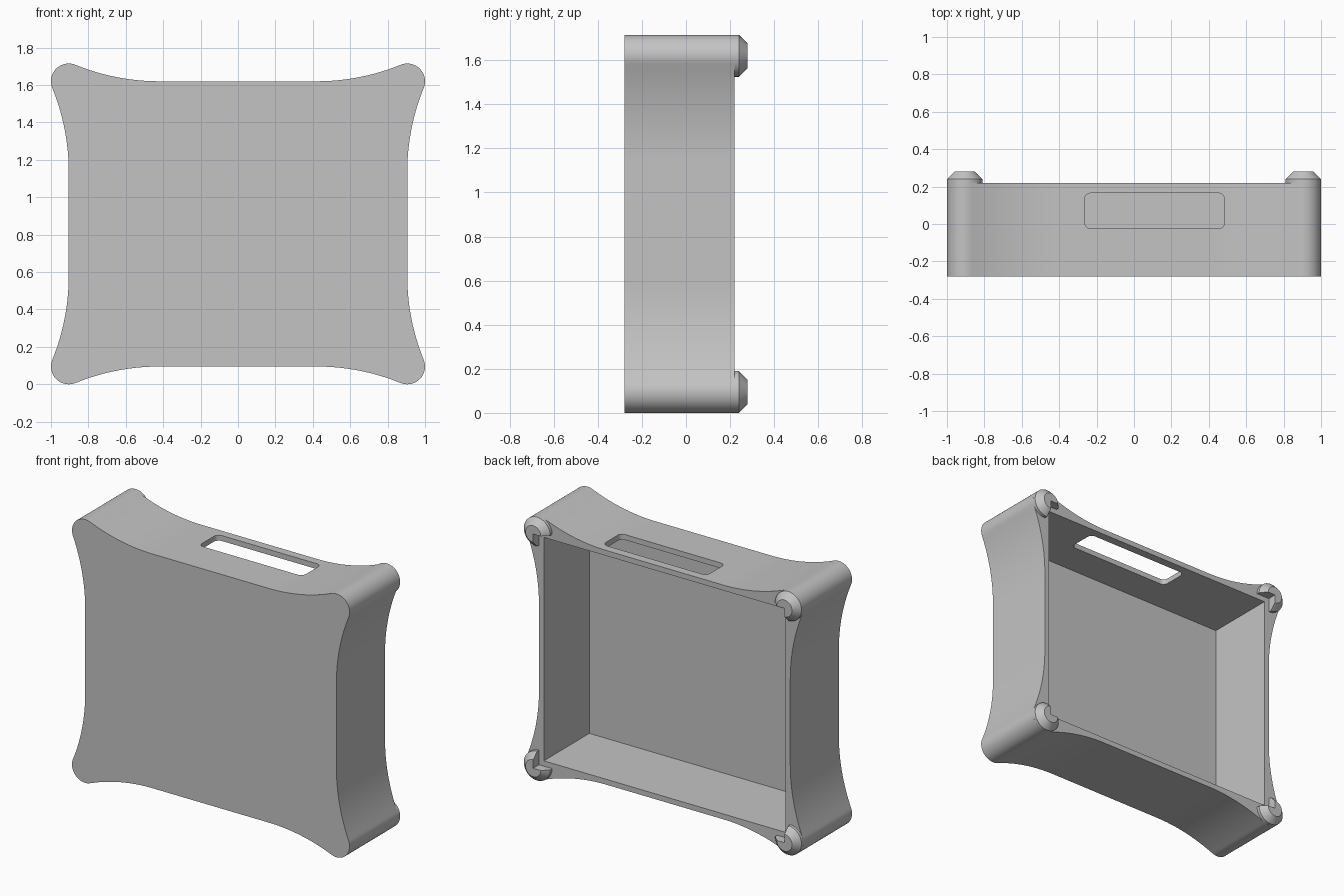
import bpy, bmesh
from math import sin, cos, pi, atan2, radians

if "Cube" in bpy.data.objects:
    bpy.data.objects.remove(bpy.data.objects["Cube"])

CX, CZ, MID = 0.905, 0.7625, 0.8575    # corner centres and middle height
R = 0.095                              # corner radius
REACH = 0.485                          # length of each flared curve
FLARE = (REACH**2 - R**2) / (2 * R)    # flare radius, tangent to the corner
FRONT, RIM = -0.28, 0.22
WALL = 0.035

grey = bpy.data.materials.new("grey plastic")
grey.use_nodes = True
grey.diffuse_color = (0.55, 0.55, 0.55, 1)
grey.node_tree.nodes["Principled BSDF"].inputs["Base Color"].default_value = grey.diffuse_color


def arc(cx, cy, r, a0, a1, n):
    return [(cx + r * cos(a0 + (a1 - a0) * i / n),
             cy + r * sin(a0 + (a1 - a0) * i / n)) for i in range(n + 1)]


def loft(name, rings, bottom=True):
    """Skin a stack of matching rings of 3D points and cap the ends."""
    bm = bmesh.new()
    loops = [[bm.verts.new(p) for p in ring] for ring in rings]
    for a, b in zip(loops, loops[1:]):
        for i in range(len(a)):
            j = (i + 1) % len(a)
            bm.faces.new((a[i], a[j], b[j], b[i]))
    bm.faces.new(loops[-1])
    if bottom:
        bm.faces.new(loops[0][::-1])
    bmesh.ops.recalc_face_normals(bm, faces=bm.faces)
    mesh = bpy.data.meshes.new(name)
    bm.to_mesh(mesh)
    bm.free()
    mesh.materials.append(grey)
    obj = bpy.data.objects.new(name, mesh)
    bpy.context.collection.objects.link(obj)
    return obj


def smooth(obj):
    bpy.ops.object.select_all(action="DESELECT")
    obj.select_set(True)
    bpy.context.view_layer.objects.active = obj
    bpy.ops.object.shade_smooth_by_angle(angle=radians(30))


def cut(obj, cutter):
    bpy.ops.object.select_all(action="DESELECT")
    bpy.context.view_layer.objects.active = obj
    mod = obj.modifiers.new("cut", "BOOLEAN")
    mod.operation, mod.solver, mod.object = "DIFFERENCE", "EXACT", cutter
    bpy.ops.object.modifier_apply(modifier=mod.name)
    bpy.data.objects.remove(cutter)


# Outline of one quarter: side flare, round corner, top flare
t = atan2(REACH, FLARE)
quarter = arc(CX + FLARE, CZ - REACH, FLARE, pi, pi - t, 16)
quarter += arc(CX, CZ, R, -t, pi / 2 + t, 24)[1:]
quarter += arc(CX - REACH, CZ + FLARE, FLARE, -pi / 2 + t, -pi / 2, 16)[1:]
half = quarter + [(-x, z) for x, z in reversed(quarter)]
outline = half + [(-x, -z) for x, z in half]

# Tray body
body = loft("tray_body", [[(x, y, MID + z) for x, z in outline] for y in (FRONT, RIM)])

# Open back cavity
w, h = CX - WALL, CZ - WALL
box = [(w, h), (-w, h), (-w, -h), (w, -h)]
cut(body, loft("cavity_cutter", [[(x, y, MID + z) for x, z in box]
                                 for y in (FRONT + 0.032, RIM + 0.1)]))

# Rounded slot through the top wall
r = 0.035
slot = []
for i, (x, y) in enumerate([(0.485 - r, 0.165 - r), (-0.265 + r, 0.165 - r),
                            (-0.265 + r, -0.025 + r), (0.485 - r, -0.025 + r)]):
    slot += arc(x, y, r, i * pi / 2, (i + 1) * pi / 2, 8)
cut(body, loft("slot_cutter", [[(x, y, z) for x, y in slot] for z in (1.5, 1.8)]))
smooth(body)

# Corner knobs, chamfered, with the inward quadrant left open for a lid
for sx, side in ((1, "left"), (-1, "right")):
    for sz, level in ((1, "upper"), (-1, "lower")):
        rings = []
        for radius, y in ((R, RIM), (R, 0.24), (0.055, 0.28)):
            sector = [(0, 0)] + arc(0, 0, radius, -pi / 2, pi, 36)
            rings.append([(sx * (CX + x), y, MID + sz * (CZ + z)) for x, z in sector])
        smooth(loft(f"{level}_{side}_knob", rings, bottom=False))
